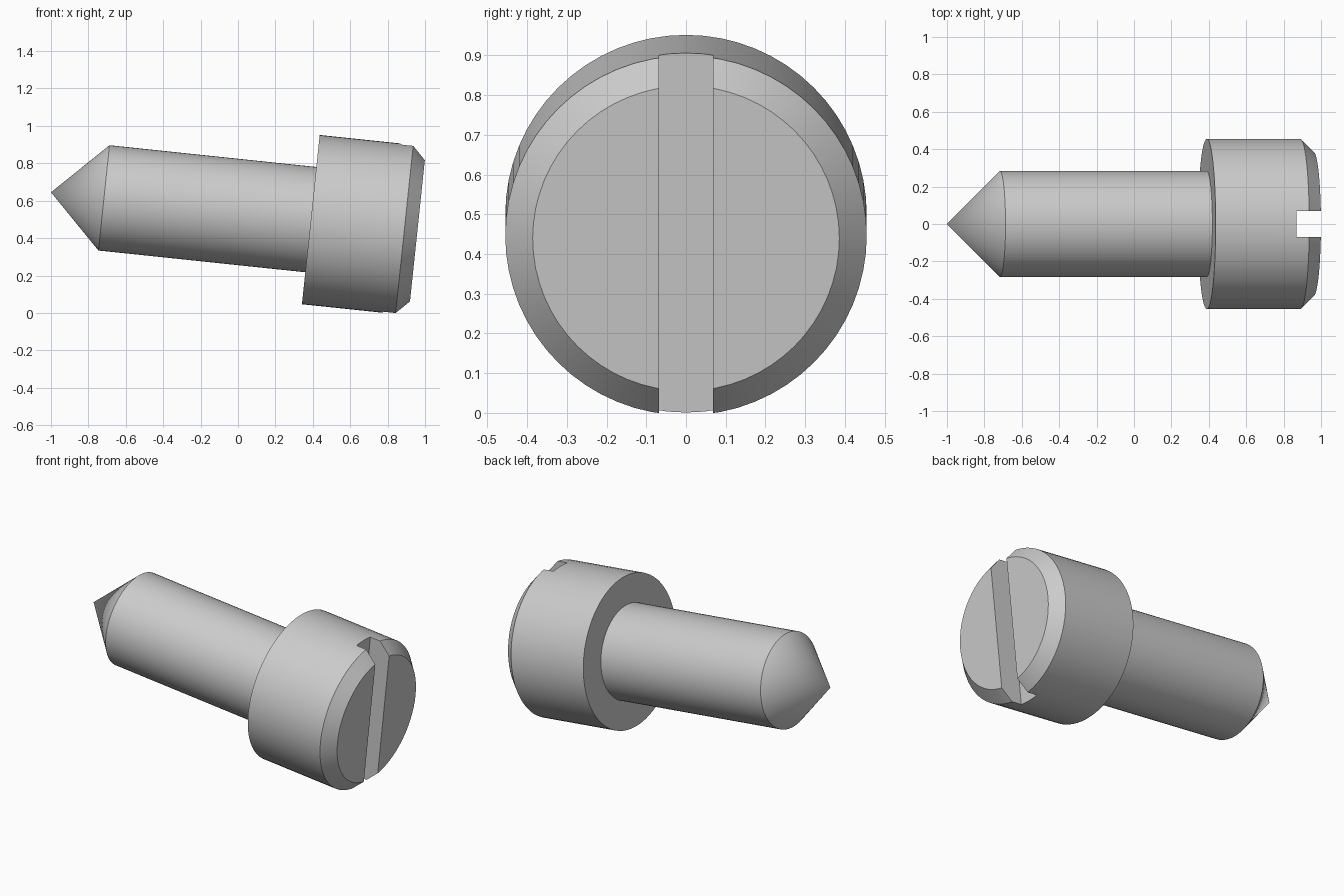
import bpy, bmesh, math
from mathutils import Matrix, Vector

if "Cube" in bpy.data.objects:
    bpy.data.objects.remove(bpy.data.objects["Cube"])

STEEL = (0.6, 0.6, 0.6, 1)
SIDES = 64
# Screw axis starts at the tip and dips six degrees towards the head
PLACE = Matrix.Translation((-1, 0, 0.645)) @ Matrix.Rotation(math.radians(96), 4, "Y")

steel = bpy.data.materials.new("plain grey steel")
steel.diffuse_color = STEEL
steel.use_nodes = True
steel.node_tree.nodes["Principled BSDF"].inputs["Base Color"].default_value = STEEL


def add_object(name, bm):
    bmesh.ops.recalc_face_normals(bm, faces=bm.faces)
    bm.transform(PLACE)
    mesh = bpy.data.meshes.new(name)
    bm.to_mesh(mesh)
    bm.free()
    mesh.materials.append(steel)
    obj = bpy.data.objects.new(name, mesh)
    bpy.context.collection.objects.link(obj)
    return obj


def lathe(name, profile):
    """Turn (radius, distance from tip) points into a closed round solid."""
    bm = bmesh.new()
    verts = [bm.verts.new((r, 0, s)) for r, s in profile]
    edges = [bm.edges.new(pair) for pair in zip(verts, verts[1:])]
    bmesh.ops.spin(bm, geom=verts + edges, cent=(0, 0, 0), axis=(0, 0, 1),
                   angle=math.tau, steps=SIDES)
    bmesh.ops.remove_doubles(bm, verts=bm.verts, dist=0.0005)
    # Flat end caps
    rims = [e for e in bm.edges if e.is_boundary]
    bmesh.ops.holes_fill(bm, edges=rims, sides=0)
    return add_object(name, bm)


def activate(obj):
    bpy.ops.object.select_all(action="DESELECT")
    obj.select_set(True)
    bpy.context.view_layer.objects.active = obj


# Pointed shaft and chamfered head
shaft = lathe("pointed_shaft", [(0, 0), (0.283, 0.285), (0.283, 1.397)])
head = lathe("slotted_head", [(0.455, 1.397), (0.455, 1.9), (0.386, 1.97)])

# Straight driver slot across the head
bm = bmesh.new()
bmesh.ops.create_cube(bm, size=1)
bmesh.ops.scale(bm, vec=(2, 0.137, 0.3), verts=bm.verts)
bmesh.ops.translate(bm, vec=Vector((0, 0, 1.982)), verts=bm.verts)
cutter = add_object("slot_cutter", bm)
cutter.hide_render = True

activate(head)
cut = head.modifiers.new("slot", "BOOLEAN")
cut.operation = "DIFFERENCE"
cut.solver = "EXACT"
cut.object = cutter
bpy.ops.object.modifier_apply(modifier=cut.name)
bpy.data.objects.remove(cutter)

for part in (shaft, head):
    activate(part)
    bpy.ops.object.shade_smooth_by_angle(angle=math.radians(30))
